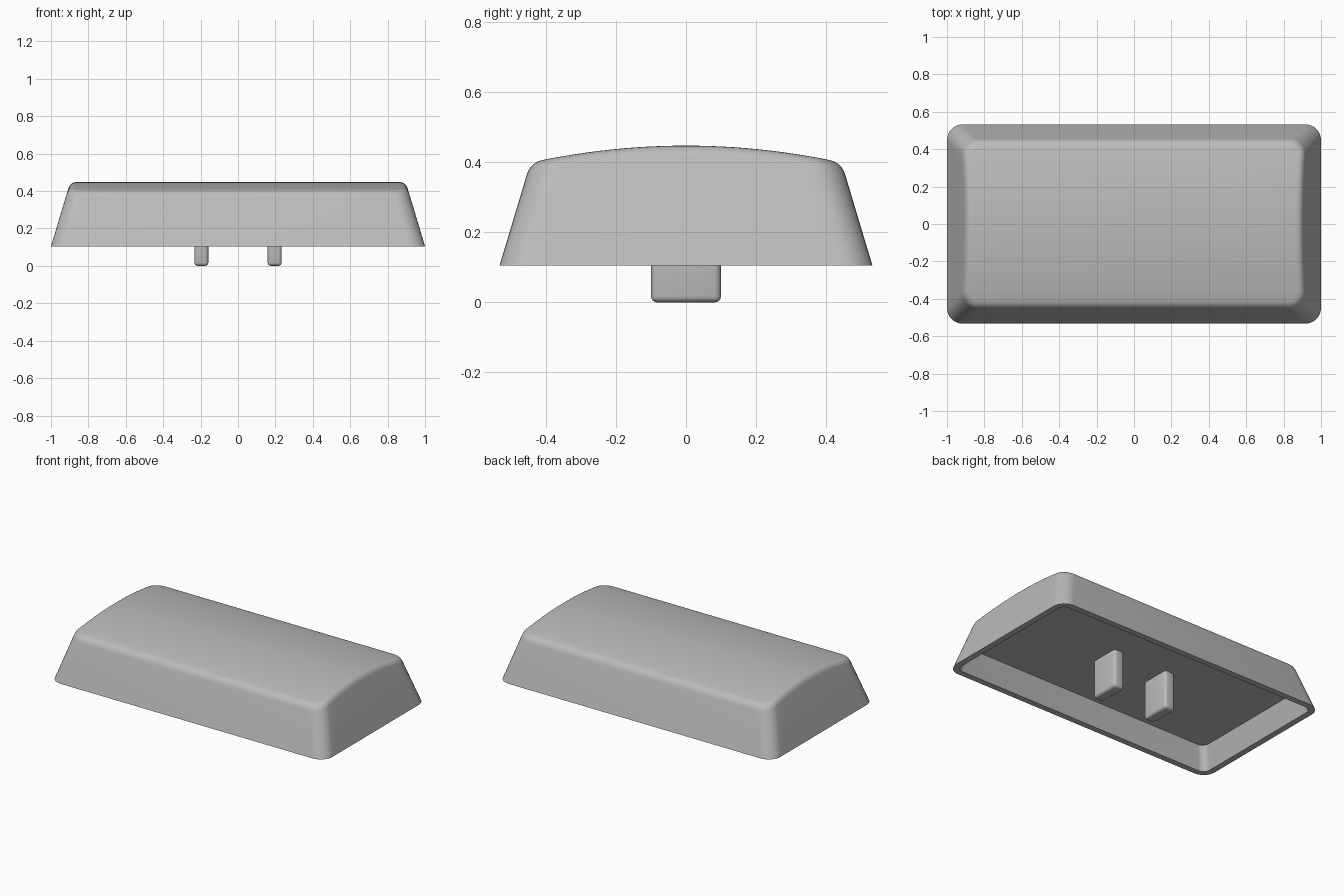
import bpy, bmesh
from math import sin, cos, pi, radians

cube = bpy.data.objects.get("Cube")
if cube:
    bpy.data.objects.remove(cube, do_unlink=True)

BASE, DRAFT = 0.105, 0.3
HALF_X, HALF_Y, RADIUS = 1.0, 0.533, 0.085
WALL, CEILING, FILLET = 0.04, 0.25, 0.035
CORNER_STEPS, SIDE_STEPS, FILLET_STEPS = 8, 20, 6

grey = bpy.data.materials.new("plain grey")
grey.use_nodes = True
colour = (0.5, 0.5, 0.5, 1)
grey.diffuse_color = colour
grey.node_tree.nodes["Principled BSDF"].inputs["Base Color"].default_value = colour


def finish(name, bm):
    bmesh.ops.recalc_face_normals(bm, faces=bm.faces)
    mesh = bpy.data.meshes.new(name)
    bm.to_mesh(mesh)
    bm.free()
    obj = bpy.data.objects.new(name, mesh)
    bpy.context.collection.objects.link(obj)
    mesh.materials.append(grey)
    bpy.ops.object.select_all(action='DESELECT')
    obj.select_set(True)
    bpy.context.view_layer.objects.active = obj
    bpy.ops.object.shade_smooth_by_angle(angle=radians(32))
    return obj


def roof(y):
    return 0.448 - 0.245 * y * y


# Right half of the outline, front to back: (sign of y, angle, fraction along side)
half = [(-1, -pi / 2 + pi / 2 * i / CORNER_STEPS, -1) for i in range(CORNER_STEPS + 1)]
half += [(1, 0, -1 + 2 * i / SIDE_STEPS) for i in range(1, SIDE_STEPS)]
half += [(1, pi / 2 * i / CORNER_STEPS, 1) for i in range(CORNER_STEPS + 1)]


def outline(index, slide, shrink=0):
    """Outline point, moved in by slide, with corner radius reduced by shrink."""
    _, angle, along = half[index]
    r = RADIUS - shrink
    x = HALF_X - slide - RADIUS + r * cos(angle)
    y = (HALF_Y - slide - RADIUS) * along + r * sin(angle)
    return x, y


def rim_point(index):
    """Slide and height at which the sloping wall meets the arched roof."""
    z = roof(HALF_Y)
    for _ in range(8):
        slide = DRAFT * (z - BASE)
        z = roof(outline(index, slide)[1])
    return slide, z


def fillet_point(index, t):
    slide, z = rim_point(index)
    low = (*outline(index, slide - DRAFT * FILLET), z - FILLET)
    mid = (*outline(index, slide), z)
    x, y = outline(index, slide, FILLET)
    high = (x, y, roof(y))
    return [a * (1 - t) ** 2 + 2 * b * t * (1 - t) + c * t * t
            for a, b, c in zip(low, mid, high)]


def add_ring(bm, point):
    right = [point(i) for i in range(len(half))]
    left = [(-x, y, z) for x, y, z in reversed(right)]
    return [bm.verts.new(p) for p in right + left]


def bridge(bm, a, b):
    n = len(a)
    for i in range(n):
        j = (i + 1) % n
        bm.faces.new((a[i], a[j], b[j], b[i]))


# Hollow cap: ceiling, inner wall, rim, outer wall and rounded top edge
bm = bmesh.new()
ceiling_slide = DRAFT * (CEILING - BASE)
rings = [
    add_ring(bm, lambda i: (*outline(i, ceiling_slide, WALL), CEILING)),
    add_ring(bm, lambda i: (*outline(i, 0, WALL), BASE)),
    add_ring(bm, lambda i: (*outline(i, 0), BASE)),
]
for step in range(FILLET_STEPS + 1):
    rings.append(add_ring(bm, lambda i: fillet_point(i, step / FILLET_STEPS)))
for a, b in zip(rings, rings[1:]):
    bridge(bm, a, b)
bm.faces.new(rings[0])

# Arched roof as strips from side to side
top = rings[-1]
for i in range(len(half) - 1):
    bm.faces.new((top[i], top[i + 1], top[-2 - i], top[-1 - i]))
finish("cap_shell", bm)

# Two mounting stems with rounded edges
for side, name in ((1, "left_stem"), (-1, "right_stem")):
    bm = bmesh.new()
    bmesh.ops.create_cube(bm, size=1)
    height = CEILING + 0.025
    bmesh.ops.scale(bm, verts=bm.verts, vec=(0.075, 0.2, height))
    bmesh.ops.translate(bm, verts=bm.verts, vec=(side * 0.196, 0, height / 2))
    bmesh.ops.bevel(bm, geom=bm.edges[:], offset=0.018, segments=4,
                    profile=0.5, affect='EDGES')
    finish(name, bm)
